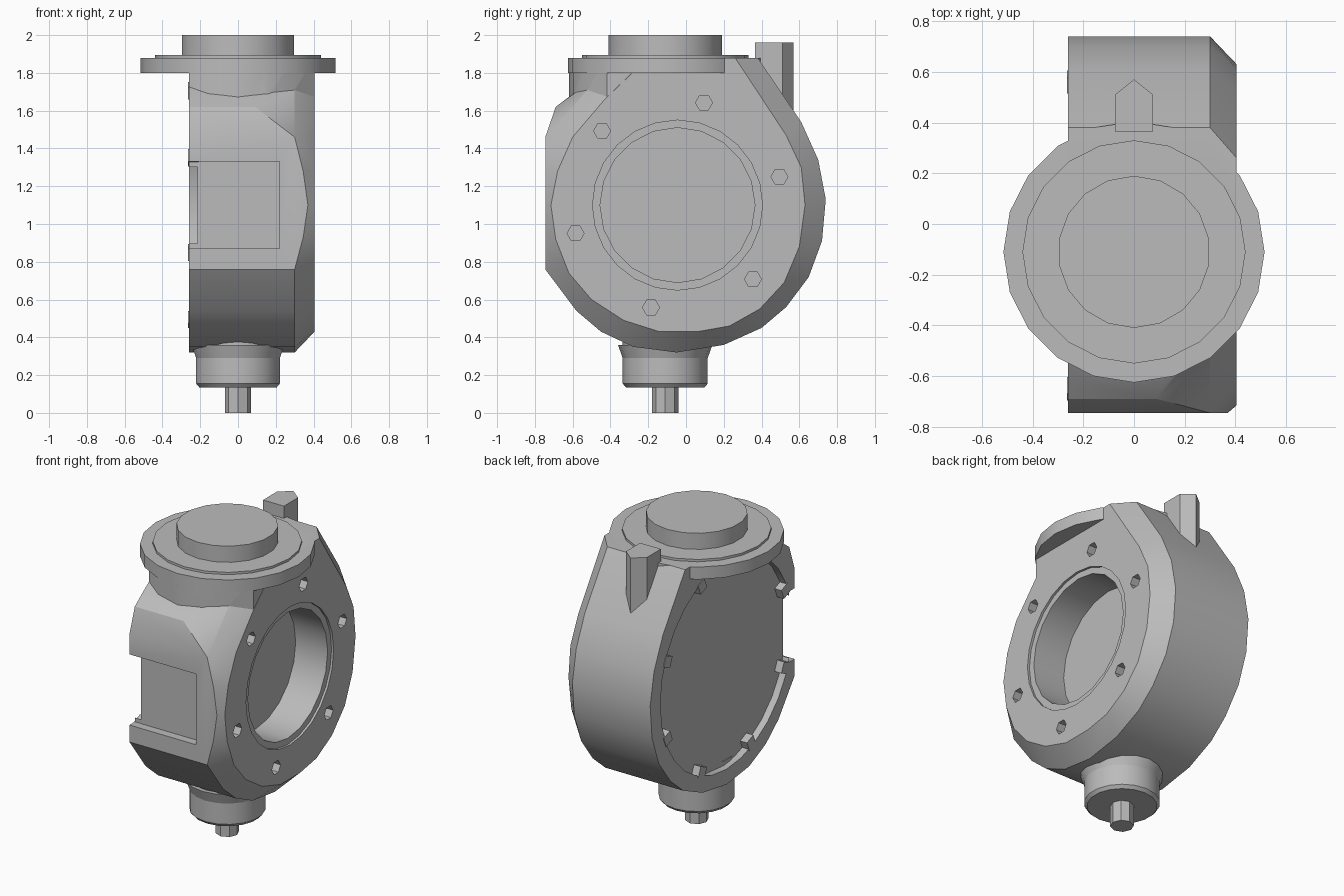
import bpy, bmesh, math
from mathutils import Matrix, Vector

cube = bpy.data.objects.get("Cube")
if cube:
    bpy.data.objects.remove(cube)

GREY = (0.5, 0.5, 0.5, 1)
mat = bpy.data.materials.new("light_grey")
mat.use_nodes = True
mat.diffuse_color = GREY
mat.node_tree.nodes["Principled BSDF"].inputs["Base Color"].default_value = GREY

AXIS_Y, AXIS_Z = -0.045, 1.10    # axis of the round housing
STEM_Y = -0.11                   # axis of the upright stem


def finish(name, bm):
    bmesh.ops.recalc_face_normals(bm, faces=bm.faces)
    me = bpy.data.meshes.new(name)
    bm.to_mesh(me)
    bm.free()
    me.materials.append(mat)
    ob = bpy.data.objects.new(name, me)
    bpy.context.collection.objects.link(ob)
    return ob


def select(ob):
    bpy.ops.object.select_all(action='DESELECT')
    bpy.context.view_layer.objects.active = ob
    ob.select_set(True)


def smooth(ob, angle=28):
    select(ob)
    bpy.ops.object.shade_smooth_by_angle(angle=math.radians(angle))


def boolean(ob, tool, operation='DIFFERENCE'):
    mod = ob.modifiers.new("cut", 'BOOLEAN')
    mod.operation, mod.solver, mod.object = operation, 'EXACT', tool
    select(ob)
    bpy.ops.object.modifier_apply(modifier=mod.name)
    bpy.data.objects.remove(tool)


def upright(bm, r1, r2, z0, z1, sides):
    """Cylinder or cone about the stem axis."""
    m = Matrix.Translation((0, STEM_Y, (z0 + z1) / 2))
    bmesh.ops.create_cone(bm, cap_ends=True, segments=sides, radius1=r1,
                          radius2=r2, depth=z1 - z0, matrix=m)


def sideways(bm, r, x0, x1, sides, y=AXIS_Y, z=AXIS_Z):
    """Cylinder along x."""
    m = Matrix.Translation(((x0 + x1) / 2, y, z)) @ Matrix.Rotation(math.pi / 2, 4, 'Y')
    bmesh.ops.create_cone(bm, cap_ends=True, segments=sides, radius1=r,
                          radius2=r, depth=x1 - x0, matrix=m)


def box(bm, lo, hi, spin=Matrix()):
    lo, hi = Vector(lo), Vector(hi)
    m = spin @ Matrix.Translation((lo + hi) / 2) @ Matrix.Diagonal((*(hi - lo), 1))
    bmesh.ops.create_cube(bm, size=1, matrix=m)


def tube(name, r1, r2, z0, z1, sides):
    bm = bmesh.new()
    upright(bm, r1, r2, z0, z1, sides)
    ob = finish(name, bm)
    smooth(ob)
    return ob


# housing: outer outline, smaller chamfered outline, rounded front flat
outer = [(-.745, 1.46), (-.745, .76), (-.58, .54), (-.45, .43), (-.28, .35), (-.05, .32),
         (.2, .36), (.4, .45), (.53, .56), (.65, .72), (.72, .91), (.74, 1.13),
         (.70, 1.34), (.61, 1.54), (.38, 1.88), (-.2, 1.88)]
inner = [(.26, 1.88), (.53, 1.47), (.61, 1.30), (.63, 1.10), (.60, .88), (.52, .69),
         (.39, .55), (.23, .46), (.06, .43), (-.14, .43), (-.33, .49), (-.5, .60),
         (-.62, .74), (-.69, .92), (-.715, 1.10), (-.68, 1.28), (-.60, 1.46),
         (-.43, 1.66), (-.2, 1.88)]
shoulder = [(.09, -.69, 1.62), (.12, -.61, 1.68), (.30, -.45, 1.79)]
front_flat = [(.345, -.745, .93), (.37, -.745, 1.1), (.345, -.745, 1.28)]
points = [(x, y, z) for x in (-.26, .30) for y, z in outer]
points += [(.405, y, z) for y, z in inner] + front_flat + shoulder
points += [(-.26, y, z) for _, y, z in shoulder]
bm = bmesh.new()
for p in points:
    bm.verts.new(p)
hull = bmesh.ops.convex_hull(bm, input=bm.verts)
bmesh.ops.delete(bm, geom=list({v for v in hull["geom_interior"]
                                if isinstance(v, bmesh.types.BMVert)}), context='VERTS')
bmesh.ops.dissolve_limit(bm, angle_limit=0.02, verts=bm.verts, edges=bm.edges)
housing = finish("housing", bm)

# collar under the flange, trimmed to the housing width
bm = bmesh.new()
upright(bm, .51, .51, 1.55, 1.879, 20)
for x, side in ((-.259, -1), (.404, 1)):
    cut = bmesh.ops.bisect_plane(bm, geom=bm.verts[:] + bm.edges[:] + bm.faces[:],
                                 plane_co=(x, 0, 0), plane_no=(side, 0, 0), clear_outer=True)
    bmesh.ops.holes_fill(bm, edges=[e for e in cut["geom_cut"]
                                    if isinstance(e, bmesh.types.BMEdge)])
boolean(housing, finish("collar", bm), 'UNION')

# front pocket
bm = bmesh.new()
box(bm, (-.4, -.9, .87), (.22, -.69, 1.33))
boolean(housing, finish("pocket_cutter", bm))

# cover recess, shallow seat and deep bore
for r, x0, x1, sides in ((.68, -.4, -.215, 28), (.45, .39, .5, 24), (.41, .16, .5, 20)):
    bm = bmesh.new()
    sideways(bm, r, x0, x1, sides)
    boolean(housing, finish("round_cutter", bm))

# bolt holes
bm = bmesh.new()
for k in range(6):
    a = math.radians(15.5 + 60 * k)
    sideways(bm, .045, .35, .5, 6, AXIS_Y + .56 * math.cos(a), AXIS_Z + .56 * math.sin(a))
boolean(housing, finish("bolt_cutter", bm))
smooth(housing)

# cover tabs around the recess
bm = bmesh.new()
for k in range(8):
    spin = (Matrix.Translation((0, AXIS_Y, AXIS_Z))
            @ Matrix.Rotation(math.radians(22.5 + 45 * k), 4, 'X'))
    box(bm, (-.264, -.035, .62), (-.21, .035, .69), spin)
finish("cover_tabs", bm)

# flange, thin plate and top disc
tube("flange", .515, .515, 1.80, 1.88, 20)
tube("flange_plate", .44, .44, 1.87, 1.895, 20)
tube("top_disc", .30, .30, 1.88, 2.0, 18)

# lower boss, its bevelled end, its flared root and the drive shaft
tube("lower_boss", .225, .225, .155, .45, 18)
tube("boss_bevel", .208, .225, .135, .155, 18)
tube("boss_root", .225, .25, .29, .36, 18)
tube("drive_shaft", .07, .07, 0, .2, 8)

# pointed stop post at the back
bm = bmesh.new()
base = bm.faces.new([bm.verts.new((x, y, 1.5)) for x, y in
                     ((-.075, .365), (.075, .365), (.075, .51), (0, .57), (-.075, .51))])
top = bmesh.ops.extrude_face_region(bm, geom=[base])
bmesh.ops.translate(bm, vec=(0, 0, .46),
                    verts=[v for v in top["geom"] if isinstance(v, bmesh.types.BMVert)])
finish("stop_post", bm)
